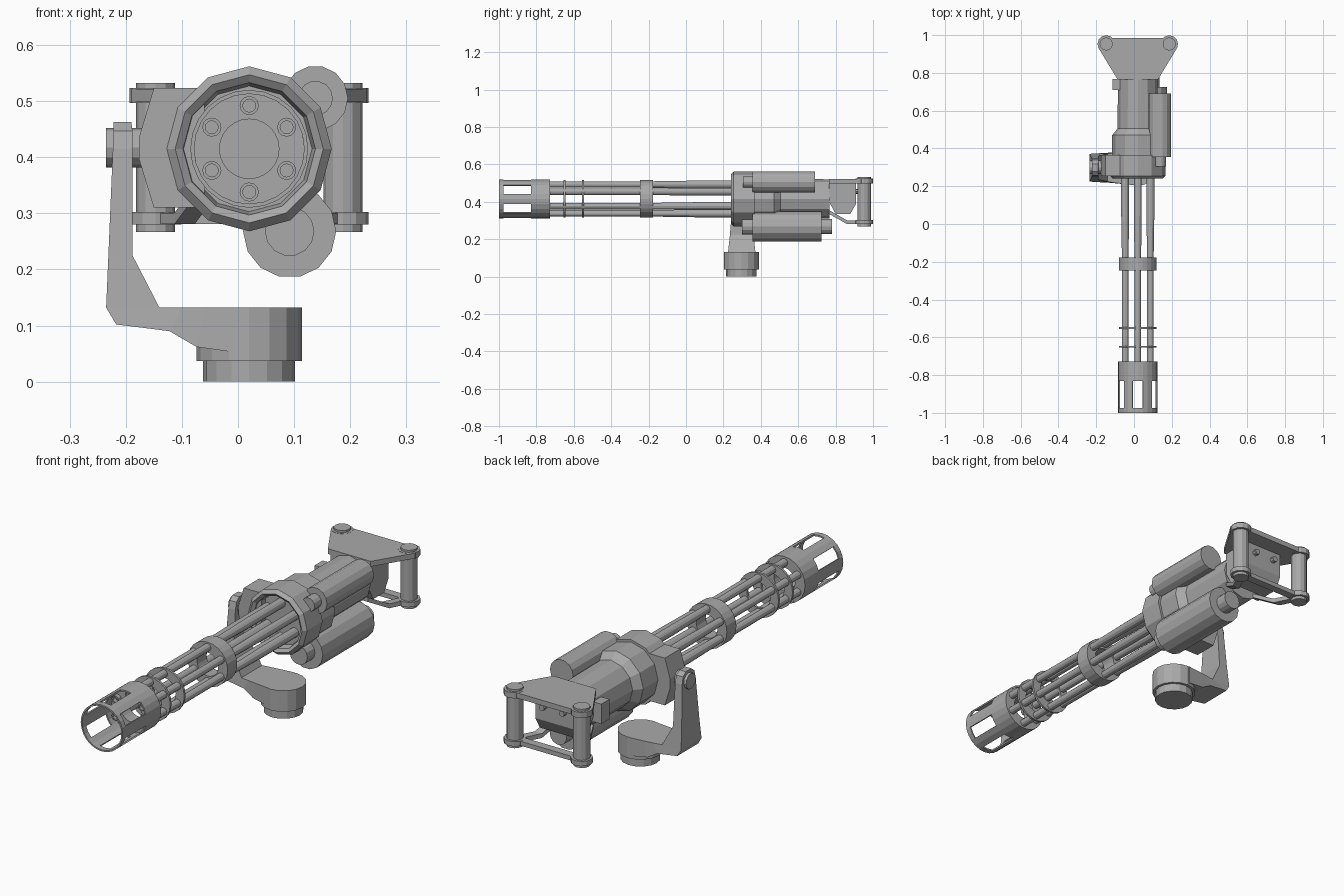
import bpy, bmesh, math
from mathutils import Vector

if "Cube" in bpy.data.objects:
    bpy.data.objects.remove(bpy.data.objects["Cube"])

grey = bpy.data.materials.new("gunmetal_grey")
grey.diffuse_color = (0.4, 0.4, 0.4, 1)
grey.use_nodes = True
grey.node_tree.nodes["Principled BSDF"].inputs["Base Color"].default_value = grey.diffuse_color
CX, CZ = 0.02, 0.415          # axis of the rotating barrels


def finish(name, bm):
    bmesh.ops.remove_doubles(bm, verts=bm.verts, dist=1e-5)
    bmesh.ops.recalc_face_normals(bm, faces=bm.faces)
    me = bpy.data.meshes.new(name)
    bm.to_mesh(me)
    bm.free()
    me.materials.append(grey)
    ob = bpy.data.objects.new(name, me)
    bpy.context.collection.objects.link(ob)
    return ob


def place(axis, centre, t, a, b):
    """Point at distance t along an axis, offset a, b from centre."""
    u, v = centre[0] + a, centre[1] + b
    return {'x': (t, u, v), 'y': (u, t, v), 'z': (u, v, t)}[axis]


def lathe(name, profile, centre, n=12, axis='y', loop=False, keep=None):
    """Revolve (position, radius) pairs; loop closes the profile into a ring."""
    bm = bmesh.new()
    rings = []
    for t, r in profile:
        rings.append([bm.verts.new(place(axis, centre, t, r * math.cos(2 * math.pi * i / n),
                                         r * math.sin(2 * math.pi * i / n))) for i in range(n)])
    count = len(rings) if loop else len(rings) - 1
    for k in range(count):
        p, q = rings[k], rings[(k + 1) % len(rings)]
        for i in range(n):
            if keep is None or keep(k, i):
                j = (i + 1) % n
                bm.faces.new((p[i], p[j], q[j], q[i]))
    return finish(name, bm)


def cyl(name, t0, t1, r, centre, n=12, axis='y'):
    return lathe(name, [(t0, 0), (t0, r), (t1, r), (t1, 0)], centre, n, axis)


def ring(name, t0, t1, r0, r1, n=24):
    return lathe(name, [(t0, r0), (t0, r1), (t1, r1), (t1, r0)], (CX, CZ), n, loop=True)


def prism(name, pts, t0, t1, axis):
    """Extrude a flat outline along an axis."""
    bm = bmesh.new()
    f = bm.faces.new([bm.verts.new(place(axis, (0, 0), t0, a, b)) for a, b in pts])
    ext = bmesh.ops.extrude_face_region(bm, geom=[f])
    d = Vector(place(axis, (0, 0), t1 - t0, 0, 0))
    bmesh.ops.translate(bm, vec=d, verts=[v for v in ext['geom'] if isinstance(v, bmesh.types.BMVert)])
    return finish(name, bm)


def loft(name, sections):
    """Skin a list of four-point sections."""
    bm = bmesh.new()
    rows = [[bm.verts.new(p) for p in s] for s in sections]
    for p, q in zip(rows, rows[1:]):
        for i in range(4):
            j = (i + 1) % 4
            bm.faces.new((p[i], p[j], q[j], q[i]))
    bm.faces.new(rows[0])
    bm.faces.new(rows[-1])
    return finish(name, bm)


# Muzzle shroud with six windows in line with the barrels
shroud = lathe("muzzle_shroud", [(-1, .105), (-.975, .105), (-.83, .105), (-.727, .105)], (CX, CZ), 24,
               keep=lambda k, i: not (k == 1 and i % 4 in (1, 2)))
wall = shroud.modifiers.new("wall", 'SOLIDIFY')
wall.thickness = 0.007
wall.offset = -1
ring("muzzle_disc", -.79, -.73, .053, .1)

# Barrels: hollow muzzles, thicker toward the breech
for k in range(6):
    a = math.radians(30 + 60 * k)
    lathe(f"barrel_{k + 1}", [(-.74, 0), (-.74, .0115), (-.81, .0115), (-.81, .017), (-.2, .017),
                              (.05, .021), (.29, .021), (.29, 0)],
          (CX + .077 * math.cos(a), CZ + .077 * math.sin(a)), 12)

# Barrel clamp and thin spacer plates
ring("barrel_clamp", -.245, -.177, .053, .1)
for k, y in enumerate((-.65, -.55)):
    ring(f"spacer_plate_{k + 1}", y - .005, y + .005, .058, .1)

# Main housing and receiver
lathe("housing", [(.28, 0), (.28, .112), (.25, .118), (.24, .132), (.255, .147), (.365, .147), (.365, .136),
                  (.47, .136), (.505, .107), (.768, .105), (.768, 0)], (CX, CZ), 12)
prism("pivot_block", [(-.176, .437), (-.15, .523), (-.06, .523), (-.06, .31), (-.15, .31), (-.176, .395)],
      .255, .365, 'y')
prism("receiver_side_box", [(-.115, .37), (-.06, .37), (-.06, .46), (-.115, .46)], .71, .768, 'y')

# Drive motors beside the receiver
lathe("upper_motor", [(.305, 0), (.305, .031), (.355, .031), (.355, .058), (.69, .058), (.69, 0)],
      (.138, .505), 14)
lathe("lower_motor", [(.3, 0), (.3, .044), (.355, .044), (.355, .083), (.725, .083), (.725, .042),
                      (.78, .042), (.78, 0)], (.092, .268), 14)

# Rear grip: top plate, control box, two handles, lower frame
prism("grip_top_plate", [(-.087, .765), (.127, .765), (.23, .935), (.21, .985), (-.17, .985), (-.19, .935)],
      .498, .522, 'z')
prism("control_box", [(.765, .5), (.91, .5), (.91, .39), (.878, .335), (.80, .335), (.765, .4)], -.075, .115, 'x')
for s, side in ((-1, "left"), (1, "right")):
    c = (CX + s * .167, .953)
    cyl(f"handle_{side}", .267, .532, .035, c, 12, 'z')
    cyl(f"handle_top_boss_{side}", .497, .523, .046, c, 12, 'z')
    cyl(f"handle_bottom_boss_{side}", .28, .302, .046, c, 12, 'z')
    # strut from handle foot to receiver
    path = [(.155, .94, .291), (.115, .86, .291), (.075, .765, .345)]
    loft(f"lower_strut_{side}", [[(CX + s * (x + dx), y, z + dz) for dx, dz in
                                  ((-.018, -.01), (.018, -.01), (.018, .01), (-.018, .01))] for x, y, z in path])
    cyl(f"control_screw_{side}", .9, .93, .013, (CX + s * .05, .455), 8)
prism("lower_crossbar", [(-.15, .935), (.19, .935), (.19, .972), (-.15, .972)], .281, .301, 'z')

# Swivel mount: arm, pivot pin, base
arm = [(-.222, .463, -.190, .463, .02), (-.222, .447, -.188, .447, .04), (-.223, .415, -.188, .415, .048),
       (-.231, .225, -.188, .225, .063), (-.235, .132, -.140, .132, .073), (-.217, .102, -.13, .132, .075),
       (-.122, .09, -.1, .132, .08), (-.074, .062, -.06, .132, .085), (.01, .05, .01, .132, .093)]
loft("mount_arm", [[(xl, .298 - w, zl), (xr, .298 - w, zr), (xr, .298 + w, zr), (xl, .298 + w, zl)]
                   for xl, zl, xr, zr, w in arm])
cyl("pivot_pin", -.235, -.15, .035, (.3, .417), 12, 'x')
cyl("mount_base", .037, .132, .094, (.02, .296), 16, 'z')
cyl("mount_foot", 0, .04, .082, (.02, .296), 16, 'z')
